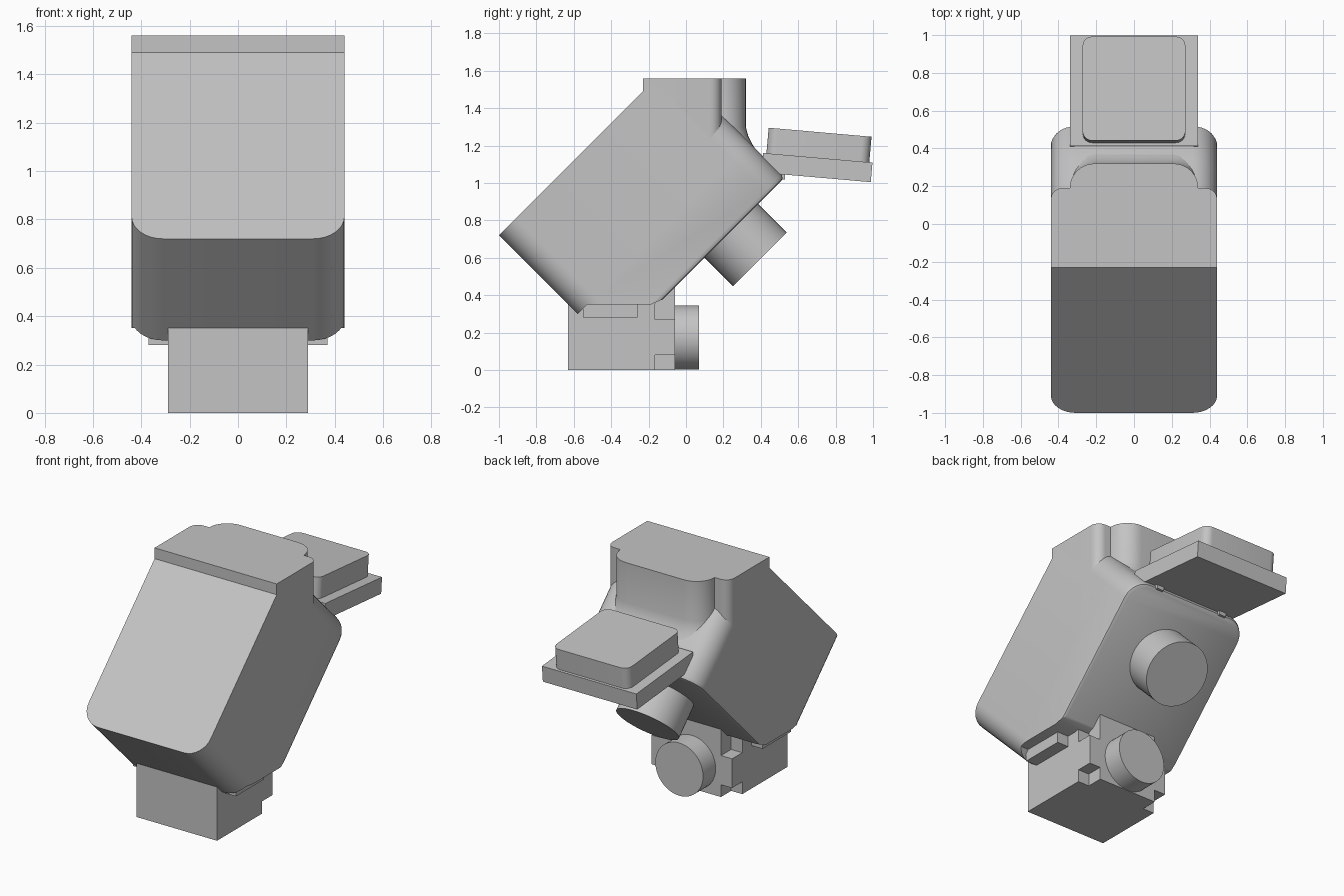
import bpy, bmesh, math
from mathutils import Matrix, Vector

cube = bpy.data.objects.get("Cube")
if cube:
    bpy.data.objects.remove(cube, do_unlink=True)

grey = bpy.data.materials.new("plain_grey")
grey.use_nodes = True
grey.diffuse_color = (0.55, 0.55, 0.55, 1)
grey.node_tree.nodes["Principled BSDF"].inputs["Base Color"].default_value = (0.55, 0.55, 0.55, 1)

LEVEL = Matrix.Identity(4)
SLOPE = Matrix.Rotation(math.radians(45), 4, 'X')    # housing leans back
BACKWARD = Matrix.Rotation(math.radians(90), 4, 'X')  # local z points to the front


def rounded(half, y0, y1, front=0, back=0, off=0, steps=8):
    """Rectangle outline with its own corner radius at each end, grown by off."""
    half, y0, y1 = half + off, y0 - off, y1 + off
    points = []
    corners = ((1, y1, -1, back), (-1, y1, -1, back), (-1, y0, 1, front), (1, y0, 1, front))
    for i, (sx, y, sy, r) in enumerate(corners):
        if r == 0:
            points.append((sx * half, y))
            continue
        r += off
        for k in range(steps + 1):
            a = math.pi / 2 * (i + k / steps)
            points.append((sx * (half - r) + r * math.cos(a), y + sy * r + r * math.sin(a)))
    return points


def circle(radius, y, n=48):
    return [(radius * math.cos(2 * math.pi * k / n), y + radius * math.sin(2 * math.pi * k / n))
            for k in range(n)]


def loft(name, rings, frame=LEVEL, cuts=()):
    """Skin outlines (outline, height), place them, then trim by planes."""
    bm = bmesh.new()
    loops = [[bm.verts.new((x, y, z)) for x, y in outline] for outline, z in rings]
    for low, high in zip(loops, loops[1:]):
        for i in range(len(low)):
            j = (i + 1) % len(low)
            bm.faces.new((low[i], low[j], high[j], high[i]))
    bm.faces.new(loops[0][::-1])
    bm.faces.new(loops[-1])
    bm.transform(frame)
    for point, normal in cuts:
        cut = bmesh.ops.bisect_plane(bm, geom=bm.verts[:] + bm.edges[:] + bm.faces[:],
                                     plane_co=Vector(point), plane_no=Vector(normal),
                                     clear_outer=True)
        edges = [e for e in cut["geom_cut"] if isinstance(e, bmesh.types.BMEdge)]
        bmesh.ops.edgeloop_fill(bm, edges=edges)
    bmesh.ops.recalc_face_normals(bm, faces=bm.faces[:])
    mesh = bpy.data.meshes.new(name)
    bm.to_mesh(mesh)
    bm.free()
    mesh.materials.append(grey)
    obj = bpy.data.objects.new(name, mesh)
    bpy.context.collection.objects.link(obj)
    bpy.ops.object.select_all(action='DESELECT')
    obj.select_set(True)
    bpy.context.view_layer.objects.active = obj
    bpy.ops.object.shade_smooth_by_angle(angle=math.radians(30))
    return obj


def prism(name, outline, z0, z1, frame=LEVEL, cuts=()):
    return loft(name, [(outline, z0), (outline, z1)], frame, cuts)


def block(name, half, y0, y1, z0, z1):
    return prism(name, rounded(half, y0, y1), z0, z1)


# Sloped housing: front shell with a lip, rear shell with a softened rim
def shell(off=0):
    return rounded(0.44, -0.198, 1.1, 0.13, 0.13, off)


prism("front_shell", shell(), 0.622, 1.216, SLOPE, [((0, 0, 1.56), (0, 0, 1))])
loft("rear_shell", [(shell(-0.025), 0.354), (shell(-0.008), 0.361), (shell(), 0.38), (shell(), 0.622)],
     SLOPE, [((0, 0, 0.35), (0, 0, -1)), ((0, -0.19, 0.35), (0, 0.03, -0.07))])

# Upright top with a rounded neck flaring into the shoulder
prism("top_block", rounded(0.44, -0.23, 0.19, 0, 0.06), 0.95, 1.56)
loft("neck", [(rounded(0.34, 0, 0.32, 0, 0.13, off), z) for z, off in
              ((1.1, 0.062), (1.17, 0.06), (1.21, 0.033), (1.25, 0.013), (1.3, 0), (1.56, 0))])

# Tilted rear plate with a raised pad
tilt = Matrix.Translation((0, 0.705, 1.135)) @ Matrix.Rotation(math.radians(-5), 4, 'X')
prism("rear_plate", rounded(0.34, -0.293, 0.293), -0.105, 0, tilt)
prism("plate_pad", rounded(0.272, -0.276, 0.276, 0.05, 0.05), 0, 0.137, tilt)
for side, x in (("left", 0.24), ("right", -0.24)):
    nub = block(side + "_hinge_nub", 0.025, 0.49, 0.53, 1.02, 1.06)
    nub.location.x = x

# Round knob on the sloped back
prism("back_knob", circle(0.203, 0.698), 0.139, 0.4, SLOPE)

# Foot block with a cross-shaped rear end, side rails and a round boss
block("foot", 0.29, -0.63, -0.165, 0, 0.355)
block("foot_rear_wide", 0.29, -0.165, -0.06, 0.08, 0.27)
block("foot_rear_tall", 0.21, -0.165, -0.06, 0, 0.45)
block("side_rails", 0.37, -0.55, -0.26, 0.28, 0.36)
prism("foot_boss", circle(0.172, 0.174), -0.07, 0.06, BACKWARD)
